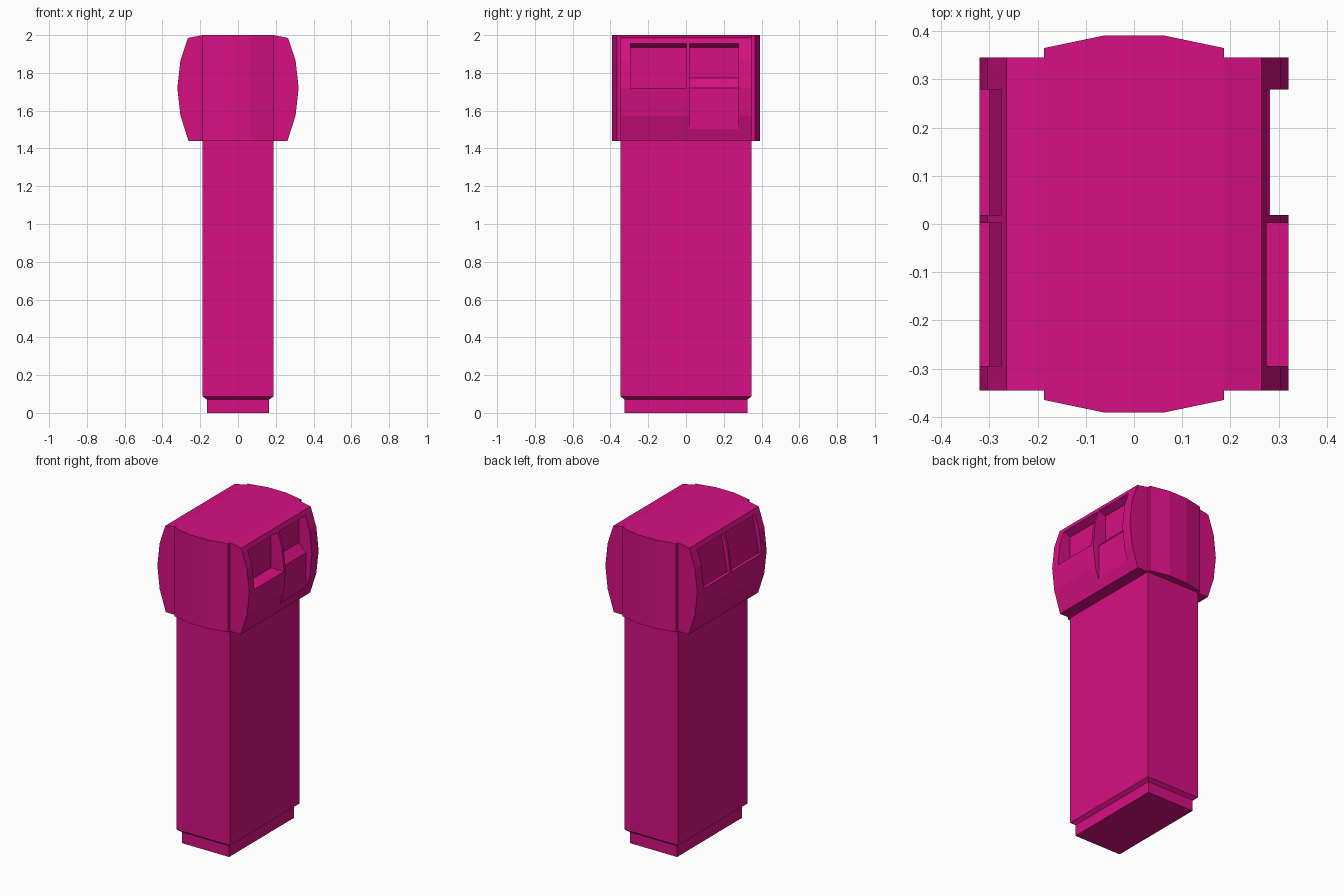
import bpy
import bmesh

cube = bpy.data.objects.get("Cube")
if cube:
    bpy.data.objects.remove(cube, do_unlink=True)

magenta = bpy.data.materials.new("magenta_plastic")
color = (0.68, 0.005, 0.225, 1)
magenta.use_nodes = True
magenta.diffuse_color = color
magenta.node_tree.nodes["Principled BSDF"].inputs["Base Color"].default_value = color


def prism(name, points, low, high, axis):
    """Extrude a flat outline along y (outline in x, z) or z (outline in x, y)."""
    def place(p, t):
        return (p[0], t, p[1]) if axis == "y" else (p[0], p[1], t)

    bm = bmesh.new()
    a = [bm.verts.new(place(p, low)) for p in points]
    b = [bm.verts.new(place(p, high)) for p in points]
    bm.faces.new(a)
    bm.faces.new(b)
    for i in range(len(points)):
        j = (i + 1) % len(points)
        bm.faces.new((a[i], a[j], b[j], b[i]))
    bmesh.ops.recalc_face_normals(bm, faces=bm.faces)
    mesh = bpy.data.meshes.new(name)
    bm.to_mesh(mesh)
    bm.free()
    mesh.materials.append(magenta)
    obj = bpy.data.objects.new(name, mesh)
    bpy.context.collection.objects.link(obj)
    return obj


def rect(x, y):
    return [(-x, -y), (x, -y), (x, y), (-x, y)]


def mirrored(half):
    return half + [(-x, v) for x, v in reversed(half)]


# Plinth and tall body with a chamfered lower edge
BODY_X, BODY_Y, HEAD_Z, TOP_Z = 0.187, 0.346, 1.44, 2.0
prism("plinth", rect(0.165, 0.325), 0, 0.075, "z")
body = prism("body", rect(BODY_X, BODY_Y), 0.07, HEAD_Z + 0.01, "z")
for v in body.data.vertices:
    if v.co.z < 0.1:
        v.co.x *= 0.165 / BODY_X
        v.co.y *= 0.325 / BODY_Y
bm = bmesh.new()
bm.from_mesh(body.data)
bottom = [f for f in bm.faces if f.normal.z < -0.9]
rim = bmesh.ops.extrude_face_region(bm, geom=bottom)
bmesh.ops.delete(bm, geom=bottom, context="FACES_ONLY")
for v in bm.verts:
    if v.co.z < 0.1 and v not in rim["geom"]:
        v.co = (BODY_X if v.co.x > 0 else -BODY_X, BODY_Y if v.co.y > 0 else -BODY_Y, 0.087)
bmesh.ops.recalc_face_normals(bm, faces=bm.faces)
bm.to_mesh(body.data)
bm.free()

# Head with bulging faceted sides
side = [(0.262, HEAD_Z), (0.305, 1.575), (0.321, 1.72), (0.305, 1.865),
        (0.265, 1.985), (BODY_X, TOP_Z)]
head = prism("head", mirrored(side), -BODY_Y, BODY_Y, "y")

# Bowed front and back plates
for name, s in (("front_plate", -1), ("back_plate", 1)):
    bow = [(BODY_X, s * 0.33), (BODY_X, s * 0.365), (0.063, s * 0.391)]
    prism(name, mirrored(bow), HEAD_Z, TOP_Z, "z")

# Recesses: a shelf and a stepped slot on the left, two shallow panels on the right
shelf = [(0.4, 1.72), (0.23, 1.72), (0.23, 1.935), (0.273, 1.955), (0.4, 1.955)]
slot = [(0.4, 1.503), (0.279, 1.503), (0.279, 1.72), (0.23, 1.772)] + shelf[2:]
panel = [(-0.4, 1.72), (-0.3, 1.72), (-0.26, 1.947), (-0.274, 1.955), (-0.4, 1.955)]
near, far = (-0.295, 0.002), (0.019, 0.279)
for outline, span in ((shelf, near), (slot, far), (panel, near), (panel, far)):
    cutter = prism("recess_cutter", outline, *span, "y")
    cutter.hide_render = True
    mod = head.modifiers.new("recess", "BOOLEAN")
    mod.operation = "DIFFERENCE"
    mod.solver = "EXACT"
    mod.object = cutter
    bpy.context.view_layer.objects.active = head
    bpy.ops.object.modifier_apply(modifier=mod.name)
    bpy.data.objects.remove(cutter, do_unlink=True)
